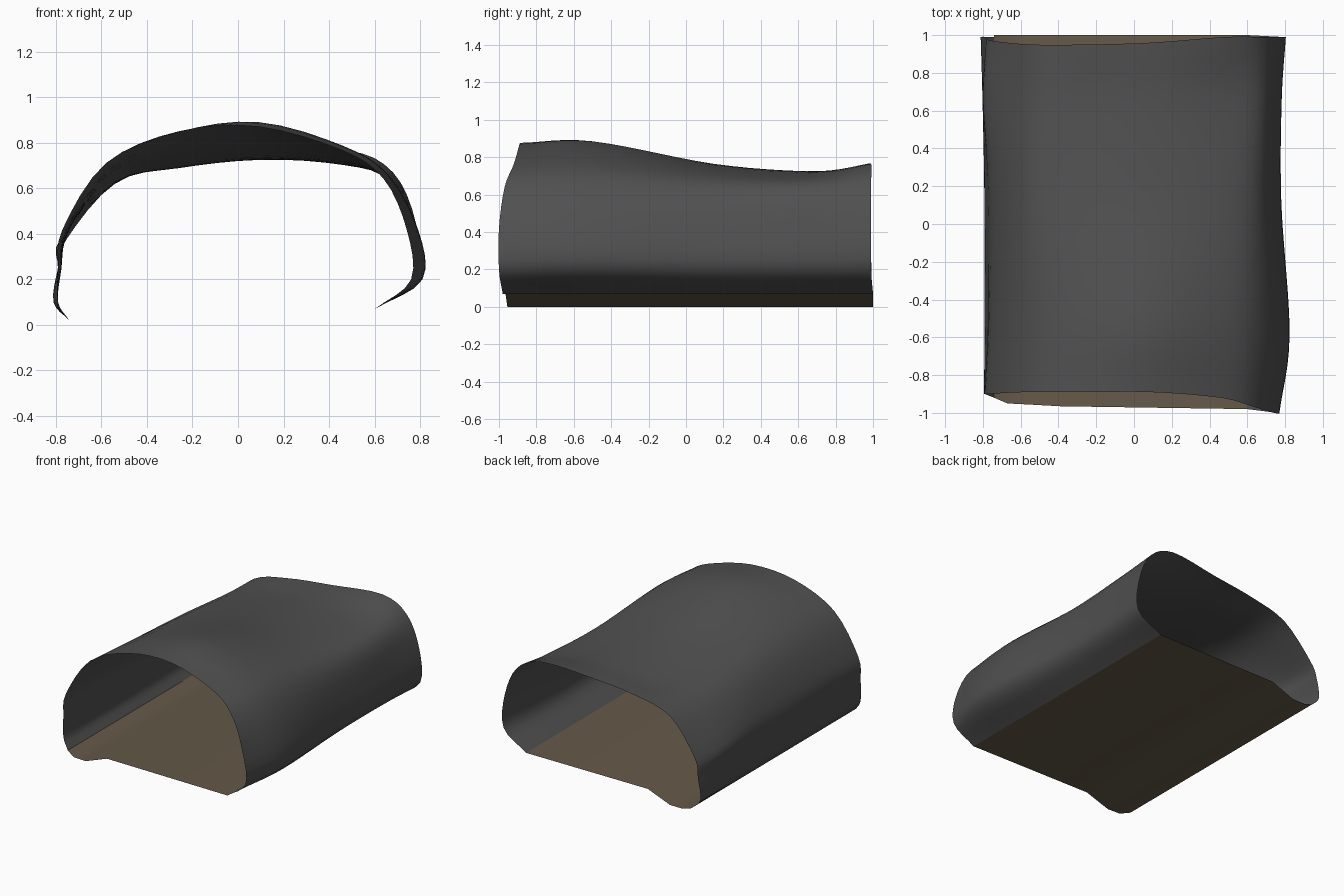
import bpy
from mathutils import Vector

if "Cube" in bpy.data.objects:
    bpy.data.objects.remove(bpy.data.objects["Cube"])


def material(name, rgb):
    m = bpy.data.materials.new(name)
    m.diffuse_color = (*rgb, 1)
    m.use_nodes = True
    m.node_tree.nodes["Principled BSDF"].inputs["Base Color"].default_value = m.diffuse_color
    return m


def spline(pts, t):
    # Catmull-Rom through evenly indexed points
    i = min(int(t), len(pts) - 2)
    u = t - i
    p1, p2 = pts[i], pts[i + 1]
    p0 = pts[i - 1] if i > 0 else 2 * p1 - p2
    p3 = pts[i + 2] if i + 2 < len(pts) else 2 * p2 - p1
    return 0.5 * (2 * p1 + (p2 - p0) * u + (2 * p0 - 5 * p1 + 4 * p2 - p3) * u * u
                  + (3 * p1 - p0 - 3 * p2 + p3) * u ** 3)


def sheet(name, rows, mat, smooth_angle):
    n = len(rows[0])
    verts = [p for r in rows for p in r]
    faces = [(j * n + i, (j + 1) * n + i, (j + 1) * n + i + 1, j * n + i + 1)
             for j in range(len(rows) - 1) for i in range(n - 1)]
    me = bpy.data.meshes.new(name)
    me.from_pydata(verts, [], faces)
    me.materials.append(mat)
    ob = bpy.data.objects.new(name, me)
    bpy.context.collection.objects.link(ob)
    bpy.ops.object.select_all(action='DESELECT')
    ob.select_set(True)
    bpy.context.view_layer.objects.active = ob
    bpy.ops.object.shade_smooth_by_angle(angle=smooth_angle)
    return ob


grey = material("dark grey fabric", (0.08, 0.08, 0.08))
brown = material("brown floor", (0.13, 0.10, 0.066))

# Arched shell: x,z sections from front to back, lower left round to lower right
front = [(-.79, .1), (-.79, .25), (-.77, .42), (-.58, .71), (-.26, .85), (.09, .87),
         (.46, .765), (.64, .64), (.74, .42), (.76, .2)]
hump = [(-.79, .1), (-.775, .25), (-.75, .42), (-.57, .69), (-.26, .835), (.09, .885),
        (.46, .785), (.66, .66), (.79, .42), (.81, .2)]
middle = [(-.79, .1), (-.78, .25), (-.74, .42), (-.56, .66), (-.26, .74), (.09, .765),
          (.46, .72), (.66, .63), (.75, .42), (.77, .2)]
dip = [(-.80, .1), (-.79, .25), (-.78, .38), (-.54, .63), (-.26, .69), (.09, .725),
       (.46, .705), (.68, .64), (.76, .42), (.77, .2)]
back = [(-.81, .1), (-.79, .25), (-.75, .38), (-.54, .62), (-.26, .70), (.09, .74),
        (.48, .765), (.68, .67), (.78, .45), (.79, .2)]

# Uneven y of the two open rims, and the position of each section between them
front_y = [-.92, -.90, -.90, -.90, -.89, -.89, -.89, -.92, -.97, -1.0, -1.0, -.98]
back_y = [.99, .99, .99, .97, .95, .95, .96, .99, .99, .99, .99, 1.0]
depth = [0, .21, .56, .83, 1]

rings = []
for t, sec in zip(depth, (front, hump, middle, dip, back)):
    pts = [(-.74, .02)] + sec + [(.6, .07)]
    ring = [Vector((x, f + (b - f) * t, z))
            for (x, z), f, b in zip(pts, front_y, back_y)]
    rings.append([spline(ring, k / 4) for k in range(4 * (len(ring) - 1) + 1)])

rows = []
for k in range(25):
    rows.append([spline([r[i] for r in rings], k / 6) for i in range(len(rings[0]))])
shell = sheet("tunnel_shell", rows, grey, 0.9)

# Floor panel with a lowered channel along the left side
floor_profile = [(-.74, .02, -.92), (-.67, 0, -.95), (-.57, 0, -.955),
                 (-.39, .07, -.965), (.6, .07, -.98)]
floor_rows = [[Vector((x, yf + (1 - yf) * k / 4, z)) for x, z, yf in floor_profile]
              for k in range(5)]
floor = sheet("floor_panel", floor_rows, brown, 0.6)
